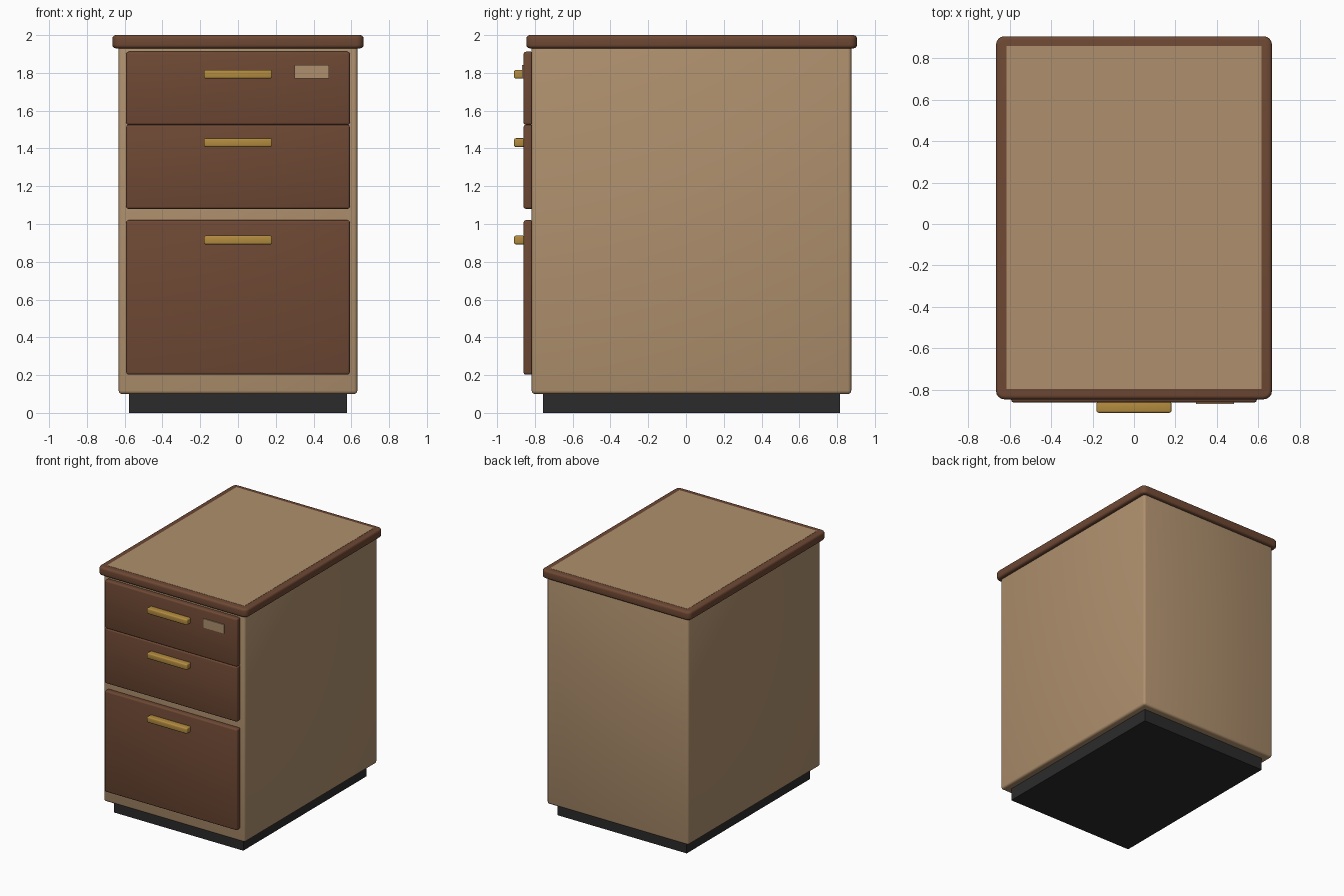
import bpy
import math

cube = bpy.data.objects.get("Cube")
if cube:
    bpy.data.objects.remove(cube, do_unlink=True)


def material(name, rgb):
    mat = bpy.data.materials.new(name)
    mat.use_nodes = True
    mat.diffuse_color = (*rgb, 1)
    mat.node_tree.nodes["Principled BSDF"].inputs["Base Color"].default_value = (*rgb, 1)
    return mat


tan = material("tan", (0.43, 0.28, 0.155))
brown = material("brown", (0.156, 0.065, 0.034))
brass = material("brass", (0.45, 0.26, 0.05))
charcoal = material("charcoal", (0.024, 0.024, 0.024))


def box(name, x, y, z, mat, bevel=0.0):
    """Box between the given (low, high) ranges, with optional rounded edges."""
    ranges = (x, y, z)
    bpy.ops.mesh.primitive_cube_add(size=1, location=[(a + b) / 2 for a, b in ranges])
    obj = bpy.context.object
    obj.name = name
    obj.scale = [b - a for a, b in ranges]
    bpy.ops.object.transform_apply(location=False, rotation=False, scale=True)
    obj.data.materials.append(mat)
    if bevel:
        mod = obj.modifiers.new("rounded_edges", "BEVEL")
        mod.width = bevel
        mod.segments = 3
        bpy.ops.object.modifier_apply(modifier=mod.name)
        bpy.ops.object.shade_smooth_by_angle(angle=math.radians(40))
    return obj


# Plinth and cabinet body
box("plinth", (-0.577, 0.577), (-0.757, 0.815), (0, 0.12), charcoal)
box("cabinet_body", (-0.632, 0.632), (-0.817, 0.875), (0.1, 1.95), tan, 0.018)

# Top slab: plan corners rounded first, then its rims
top = box("top_slab", (-0.665, 0.665), (-0.845, 0.905), (1.93, 2.0), brown)
weights = top.data.attributes.new("bevel_weight_edge", "FLOAT", "EDGE")
for edge in top.data.edges:
    a, b = (top.data.vertices[i].co for i in edge.vertices)
    weights.data[edge.index].value = float(abs(a.z - b.z) > 0.01)
for label, width, limit in (("corners", 0.04, "WEIGHT"), ("rims", 0.018, "ANGLE")):
    mod = top.modifiers.new(label, "BEVEL")
    mod.width = width
    mod.segments = 4
    mod.limit_method = limit
    mod.angle_limit = math.radians(50)
    bpy.ops.object.modifier_apply(modifier=mod.name)
bpy.ops.object.shade_smooth_by_angle(angle=math.radians(40))
box("top_inlay", (-0.615, 0.615), (-0.795, 0.858), (1.997, 2.0015), tan)

# Drawer fronts, each with a bar handle
drawers = (
    ("upper", 1.525, 1.912, 1.793),
    ("middle", 1.08, 1.525, 1.431),
    ("lower", 0.203, 1.02, 0.915),
)
for label, low, high, grip in drawers:
    box(label + "_drawer_front", (-0.592, 0.592), (-0.86, -0.81), (low, high), brown, 0.012)
    box(label + "_handle", (-0.18, 0.18), (-0.91, -0.855), (grip - 0.023, grip + 0.023), brass, 0.009)

# Label plate on the upper drawer
box("label_plate", (0.3, 0.482), (-0.868, -0.859), (1.77, 1.842), tan)
